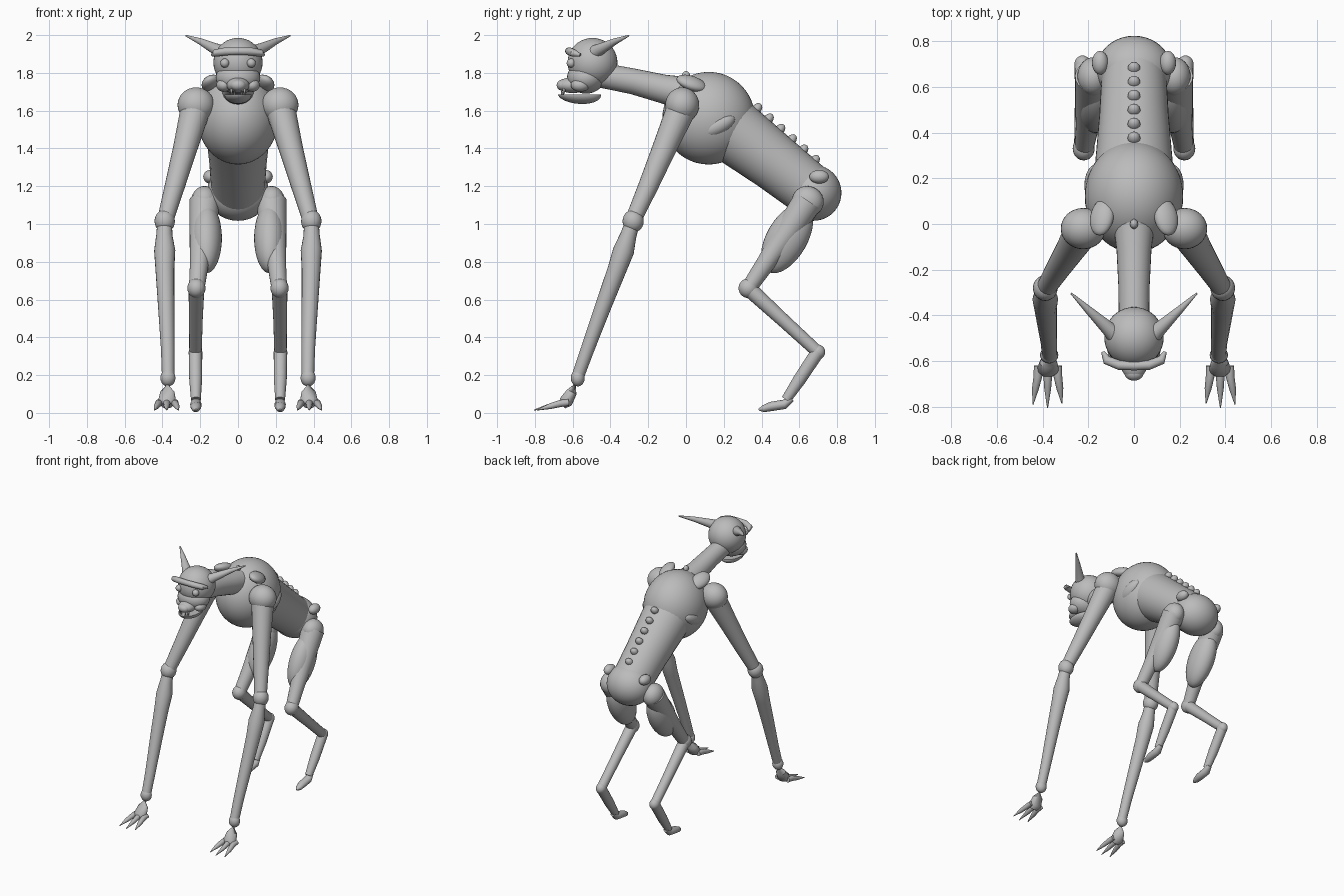
import bpy, bmesh, math
from mathutils import Vector, Matrix

grey = bpy.data.materials.new("plain_grey")
grey.diffuse_color = (0.5, 0.5, 0.5, 1)


def finish(bm, name):
    bmesh.ops.recalc_face_normals(bm, faces=bm.faces)
    mesh = bpy.data.meshes.new(name)
    bm.to_mesh(mesh)
    bm.free()
    ob = bpy.data.objects.new(name, mesh)
    bpy.context.collection.objects.link(ob)
    mesh.materials.append(grey)
    for p in mesh.polygons:
        p.use_smooth = True
    mesh.set_sharp_from_angle(angle=math.radians(50))
    return ob


def ball(name, pos, size, tilt=0, roll=0, seg=32, flat_top=None):
    """Ellipsoid; tilt turns about x, roll about y, flat_top slices it at that height."""
    if not isinstance(size, tuple):
        size = (size,) * 3
    bm = bmesh.new()
    bmesh.ops.create_uvsphere(bm, u_segments=seg, v_segments=seg // 2, radius=1)
    m = (Matrix.Translation(pos) @ Matrix.Rotation(roll, 4, 'Y')
         @ Matrix.Rotation(tilt, 4, 'X') @ Matrix.Diagonal((*size, 1)))
    bm.transform(m)
    if flat_top is not None:
        cut = bmesh.ops.bisect_plane(bm, geom=bm.verts[:] + bm.edges[:] + bm.faces[:],
                                     plane_co=(0, 0, flat_top), plane_no=(0, 0, 1), clear_outer=True)
        bmesh.ops.holes_fill(bm, edges=[e for e in bm.edges if e.is_boundary], sides=0)
    return finish(bm, name)


def limb(name, points, radii, seg=20, flat=1.0):
    """Round tube through the points with its own radius at each; flat squashes it vertically."""
    pts = [Vector(p) for p in points]
    bm = bmesh.new()
    rings = []
    for i, p in enumerate(pts):
        d = (pts[min(i + 1, len(pts) - 1)] - pts[max(i - 1, 0)]).normalized()
        ref = Vector((0, 0, 1)) if abs(d.z) < 0.9 else Vector((0, 1, 0))
        u = d.cross(ref).normalized()
        v = u.cross(d)
        rings.append([bm.verts.new(p + radii[i] * (u * math.cos(a) + v * flat * math.sin(a)))
                      for a in (2 * math.pi * k / seg for k in range(seg))])
    for a, b in zip(rings, rings[1:]):
        for k in range(seg):
            bm.faces.new((a[k], a[(k + 1) % seg], b[(k + 1) % seg], b[k]))
    bm.faces.new(rings[0])
    bm.faces.new(rings[-1])
    return finish(bm, name)


# Torso and neck
ball("chest", (0, 0.12, 1.56), (0.215, 0.245, 0.245), seg=48)
limb("abdomen", [(0, 0.24, 1.50), (0, 0.47, 1.325), (0, 0.68, 1.16)], [0.172, 0.152, 0.14], 32)
ball("pelvis", (0, 0.675, 1.165), (0.165, 0.148, 0.148), seg=40)
limb("neck", [(0, -0.46, 1.79), (0, -0.28, 1.755), (0, -0.12, 1.715), (0, 0.05, 1.68)],
     [0.066, 0.068, 0.076, 0.095], 28)

# Spine bumps
ball("neck_vertebra", (0, 0.0, 1.785), (0.018, 0.022, 0.025), seg=12)
for i in range(6):
    t = i / 5
    ball("vertebra", (0, 0.375 + 0.305 * t, 1.61 - 0.275 * t), (0.028, 0.025, 0.034),
         tilt=-0.7, seg=16)

# Head
ball("skull", (0, -0.495, 1.855), (0.13, 0.132, 0.13), seg=40)
ball("face", (0, -0.53, 1.775), (0.118, 0.1, 0.085))
ball("snout", (0, -0.6, 1.735), (0.06, 0.08, 0.042), flat_top=None)
ball("nose", (0, -0.652, 1.735), (0.042, 0.033, 0.03), seg=20)
ball("lower_jaw", (0, -0.565, 1.686), (0.072, 0.115, 0.05), tilt=-0.07, flat_top=1.685)
limb("brow", [(-0.136, -0.56, 1.895), (-0.12, -0.595, 1.905), (-0.065, -0.617, 1.914),
              (0, -0.62, 1.915), (0.065, -0.617, 1.914), (0.12, -0.595, 1.905),
              (0.136, -0.56, 1.895)], [0.008, 0.02, 0.021, 0.02, 0.021, 0.02, 0.008], 16)

for s, side in ((-1, "left"), (1, "right")):
    def P(x, y, z):
        return (s * x, y, z)

    # Eyes, fangs and horn-like ears
    ball(side + "_eye", P(0.07, -0.608, 1.852), 0.024, seg=20)
    ball(side + "_cheek", P(0.075, -0.56, 1.735), (0.04, 0.05, 0.035), seg=20)
    limb(side + "_upper_fang", [P(0.035, -0.645, 1.715), P(0.035, -0.65, 1.675)], [0.009, 0.001], 8)
    limb(side + "_lower_fang", [P(0.018, -0.655, 1.68), P(0.018, -0.66, 1.708)], [0.007, 0.001], 8)
    limb(side + "_ear", [P(0.06, -0.505, 1.895), P(0.115, -0.455, 1.925), P(0.2, -0.375, 1.967),
                         P(0.275, -0.303, 1.997)], [0.045, 0.031, 0.017, 0.004], 16)

    # Shoulder blade and flank muscle
    ball(side + "_shoulder_blade", P(0.14, 0.03, 1.745), (0.055, 0.085, 0.034),
         tilt=-0.35, roll=s * 0.45, seg=24)
    ball(side + "_flank", P(0.165, 0.17, 1.52), (0.052, 0.1, 0.05), tilt=0.5, seg=24)

    # Arm
    ball(side + "_shoulder", P(0.222, -0.02, 1.63), (0.098, 0.09, 0.093))
    limb(side + "_upper_arm", [P(0.222, -0.02, 1.62), P(0.28, -0.115, 1.4), P(0.335, -0.2, 1.2),
                               P(0.385, -0.28, 1.02)], [0.08, 0.064, 0.053, 0.043])
    ball(side + "_elbow", P(0.388, -0.28, 1.015), (0.054, 0.056, 0.06), seg=24)
    limb(side + "_forearm", [P(0.388, -0.28, 1.02), P(0.39, -0.305, 0.94), P(0.388, -0.33, 0.86),
                             P(0.387, -0.365, 0.76), P(0.38, -0.44, 0.56), P(0.372, -0.52, 0.34),
                             P(0.37, -0.57, 0.2)],
         [0.038, 0.043, 0.056, 0.05, 0.043, 0.036, 0.033])
    ball(side + "_wrist", P(0.371, -0.573, 0.185), (0.04, 0.037, 0.045), seg=20)
    limb(side + "_hand", [P(0.371, -0.57, 0.19), P(0.374, -0.605, 0.11), P(0.376, -0.635, 0.06),
                          P(0.376, -0.655, 0.04)], [0.035, 0.038, 0.048, 0.03], flat=0.75)
    for base, tip, reach in ((0.333, 0.315, -0.785), (0.377, 0.378, -0.805), (0.42, 0.442, -0.79)):
        mid = (base + tip) / 2
        limb(side + "_claw", [P(base, -0.62, 0.055), P(base, -0.665, 0.05), P(mid, -0.72, 0.035),
                              P(tip, reach, 0.015)], [0.018, 0.019, 0.015, 0.002], 12)

    # Leg
    ball(side + "_hip_bone", P(0.148, 0.705, 1.25), (0.036, 0.052, 0.036), seg=20)
    ball(side + "_hip", P(0.178, 0.645, 1.12), (0.07, 0.085, 0.08), tilt=-0.4, seg=28)
    limb(side + "_thigh", [P(0.178, 0.645, 1.12), P(0.185, 0.54, 0.96), P(0.205, 0.42, 0.79),
                           P(0.218, 0.335, 0.665)], [0.08, 0.072, 0.05, 0.042])
    ball(side + "_thigh_muscle", P(0.168, 0.535, 0.925), (0.083, 0.108, 0.205), tilt=-0.52)
    ball(side + "_knee", P(0.22, 0.33, 0.66), (0.048, 0.052, 0.052), seg=24)
    limb(side + "_shin", [P(0.22, 0.33, 0.66), P(0.223, 0.515, 0.49), P(0.225, 0.695, 0.325)],
         [0.042, 0.036, 0.033])
    ball(side + "_ankle", P(0.225, 0.697, 0.322), (0.036, 0.04, 0.04), seg=24)
    limb(side + "_lower_leg", [P(0.225, 0.697, 0.322), P(0.224, 0.6, 0.175), P(0.223, 0.53, 0.07)],
         [0.036, 0.034, 0.026])
    limb(side + "_foot", [P(0.223, 0.56, 0.075), P(0.223, 0.52, 0.045), P(0.223, 0.45, 0.034),
                          P(0.223, 0.41, 0.022), P(0.223, 0.385, 0.017)],
         [0.018, 0.03, 0.029, 0.022, 0.006], 16, flat=0.85)
